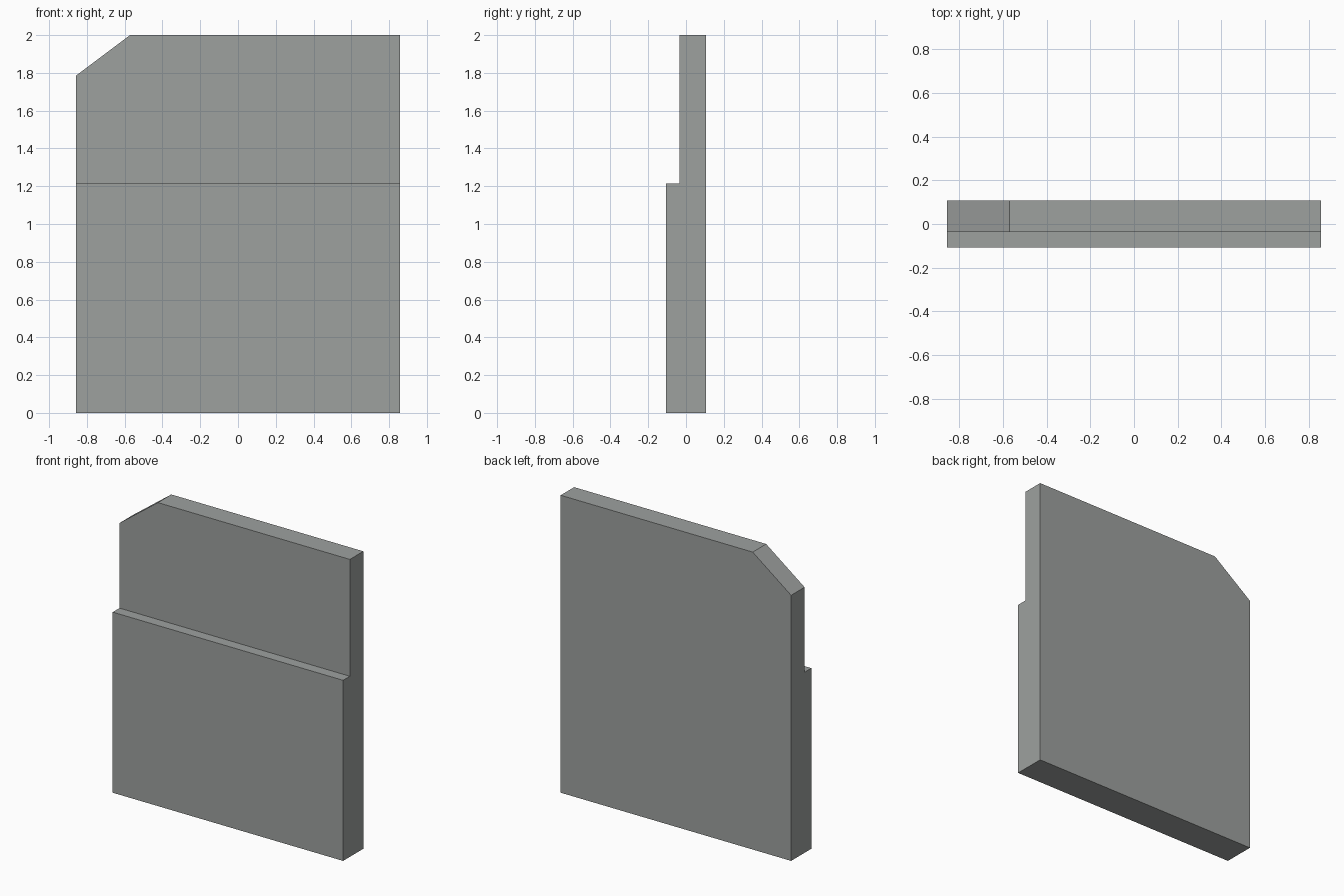
import bpy, bmesh
from mathutils import Vector

if "Cube" in bpy.data.objects:
    bpy.data.objects.remove(bpy.data.objects["Cube"])

U = 1 / 7  # design grid unit

grey = bpy.data.materials.new("warm grey")
grey.diffuse_color = (0.34, 0.355, 0.347, 1)
grey.use_nodes = True
grey.node_tree.nodes["Principled BSDF"].inputs["Base Color"].default_value = grey.diffuse_color

# Stepped side profile (y, z): thick lower part, thinner upper part
profile = [(0.75, 0), (0.75, 14), (-0.25, 14), (-0.25, 8.5), (-0.75, 8.5), (-0.75, 0)]
half_width = 6

bm = bmesh.new()
side = bm.faces.new([bm.verts.new((-half_width * U, y * U, z * U)) for y, z in profile])
ext = bmesh.ops.extrude_face_region(bm, geom=[side])
moved = [g for g in ext["geom"] if isinstance(g, bmesh.types.BMVert)]
bmesh.ops.translate(bm, verts=moved, vec=(2 * half_width * U, 0, 0))
bmesh.ops.recalc_face_normals(bm, faces=bm.faces)

# Clipped upper left corner
cut = bmesh.ops.bisect_plane(
    bm, geom=bm.verts[:] + bm.edges[:] + bm.faces[:],
    plane_co=Vector((-4, 0, 14)) * U, plane_no=Vector((-1.5, 0, 2)).normalized(),
    clear_outer=True)
edges = [g for g in cut["geom_cut"] if isinstance(g, bmesh.types.BMEdge)]
bmesh.ops.holes_fill(bm, edges=edges, sides=0)
bmesh.ops.recalc_face_normals(bm, faces=bm.faces)

mesh = bpy.data.meshes.new("stepped_panel")
bm.to_mesh(mesh)
bm.free()
mesh.materials.append(grey)
panel = bpy.data.objects.new("stepped_panel", mesh)
bpy.context.collection.objects.link(panel)
